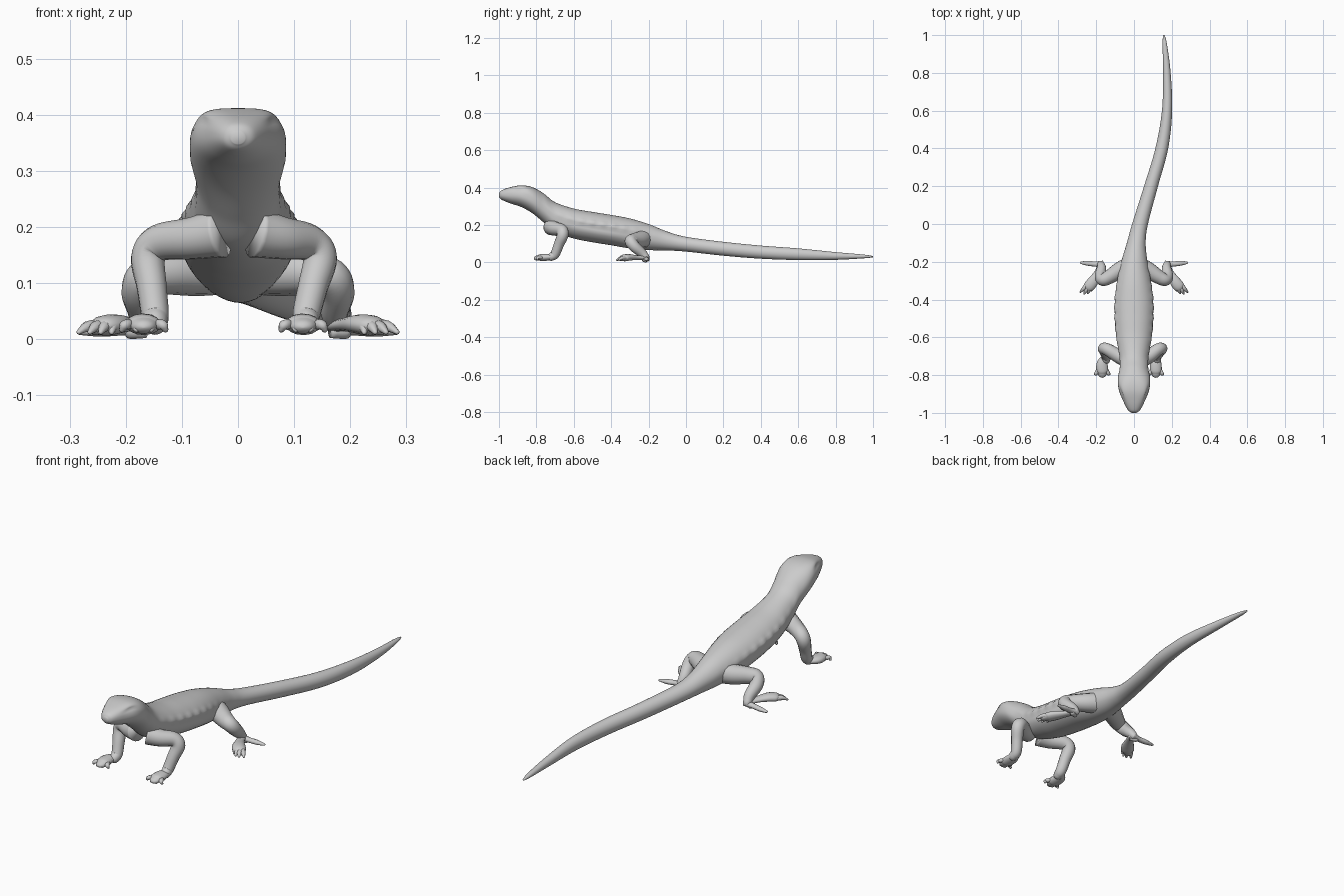
import bpy
import bmesh
from math import sin, cos, pi, exp, copysign
from mathutils import Vector

old = bpy.data.objects.get("Cube")
if old:
    bpy.data.objects.remove(old)

skin = bpy.data.materials.new("grey_skin")
skin.use_nodes = True
GREY = (0.6, 0.6, 0.6, 1)
skin.diffuse_color = GREY
skin.node_tree.nodes["Principled BSDF"].inputs["Base Color"].default_value = GREY


def smooth_path(rows, steps):
    """Catmull-Rom resampling of rows of any width."""
    p = [Vector(r) for r in rows]
    p = [p[0] * 2 - p[1]] + p + [p[-1] * 2 - p[-2]]
    out = []
    for a, b, c, d in zip(p, p[1:], p[2:], p[3:]):
        for i in range(steps):
            t = i / steps
            out.append((b * 2 + (c - a) * t + (a * 2 - b * 5 + c * 4 - d) * t * t
                        + (b * 3 - a - c * 3 + d) * t ** 3) / 2)
    return out + [p[-2]]


def loft(name, rings):
    """Skin a closed tube over equal rings of points."""
    bm = bmesh.new()
    loops = [[bm.verts.new(v) for v in ring] for ring in rings]
    n = len(loops[0])
    for a, b in zip(loops, loops[1:]):
        for i in range(n):
            j = (i + 1) % n
            bm.faces.new((a[i], a[j], b[j], b[i]))
    bm.faces.new(loops[0][::-1])
    bm.faces.new(loops[-1])
    bmesh.ops.recalc_face_normals(bm, faces=bm.faces)
    mesh = bpy.data.meshes.new(name)
    bm.to_mesh(mesh)
    bm.free()
    mesh.materials.append(skin)
    mesh.polygons.foreach_set("use_smooth", [True] * len(mesh.polygons))
    obj = bpy.data.objects.new(name, mesh)
    bpy.context.collection.objects.link(obj)
    return obj


def tube(name, rows, flat=1.0, sides=14, steps=6):
    """Round limb through x, y, z, radius rows, with rounded ends."""
    path = smooth_path(rows, steps)
    pts = [r.to_3d() for r in path]
    radii = [max(r[3], 0.002) for r in path]
    first = (pts[1] - pts[0]).normalized()
    last = (pts[-1] - pts[-2]).normalized()
    for f in (0.5, 0.85, 1.0):
        k = max((1 - f * f) ** 0.5, 0.1)
        pts.append(pts[len(path) - 1] + last * radii[len(path) - 1] * f)
        radii.append(radii[len(path) - 1] * k)
    tangent = first
    u = tangent.orthogonal().normalized()
    rings = []
    for i, (c, r) in enumerate(zip(pts, radii)):
        new = (pts[min(i + 1, len(pts) - 1)] - pts[max(i - 1, 0)]).normalized()
        u = tangent.rotation_difference(new) @ u
        tangent = new
        v = tangent.cross(u)
        ring = []
        for s in range(sides):
            a = 2 * pi * s / sides
            off = (u * cos(a) + v * sin(a)) * r
            off.z *= flat
            ring.append(c + off)
        rings.append(ring)
    return loft(name, rings)


def bump(x, width):
    return exp(-(x / width) ** 2)


# Head, trunk and tail: y, centre x, half width, top z, bottom z
SPINE = [
    (-1.0, 0, .012, .37, .348), (-.985, 0, .032, .386, .335),
    (-.94, 0, .056, .402, .316), (-.88, 0, .08, .412, .296),
    (-.82, 0, .086, .402, .262), (-.76, 0, .076, .368, .213),
    (-.7, 0, .078, .322, .163), (-.6, 0, .094, .288, .128),
    (-.5, 0, .102, .27, .108), (-.4, 0, .102, .254, .092),
    (-.3, 0, .09, .235, .075), (-.2, .002, .07, .205, .066),
    (-.1, .012, .05, .165, .064), (0, .032, .042, .137, .058),
    (.2, .09, .037, .11, .036), (.4, .147, .034, .09, .02),
    (.6, .175, .027, .075, .013), (.8, .174, .02, .055, .014),
    (.95, .163, .012, .042, .022), (1.0, .158, .004, .034, .027)]


def trunk_ring(row, sides=40):
    y, cx, half, top, bottom = row
    mid, tall = (top + bottom) / 2, (top - bottom) / 2
    head = bump(y + .89, .09)
    flank = bump(y + .47, .22)
    ring = []
    for i in range(sides):
        a = 2 * pi * i / sides
        c, s = cos(a), sin(a)
        k = 1 - .4 * head if s > 0 else 1.0
        x = copysign(abs(c) ** k, c) * half
        z = copysign(abs(s) ** k, s) * tall
        # Eye hollow under the brow, and the pleated fold of skin along the flank
        x *= 1 - .13 * bump(y + .9, .035) * bump(s - .45, .2)
        x *= 1 + flank * bump(s - .3, .14) * (.05 + .04 * sin(y * 110))
        x *= 1 - .06 * flank * bump(s + .05, .12)
        ring.append((cx + x, y, mid + z))
    return ring


loft("body_and_tail", [trunk_ring(r) for r in smooth_path(SPINE, 8)])

for side, label in ((1, "left"), (-1, "right")):
    # Front leg: the right one reaches out a little further
    elbow, hand = (.146, .116) if side > 0 else (.16, .168)
    wrist = (hand + .128) / 2
    tube(label + "_front_leg", [
        (side * .03, -.72, .19, .045), (side * .08, -.7, .18, .038),
        (side * (elbow - .02), -.665, .172, .033),
        (side * elbow, -.66, .145, .031),
        (side * (elbow + wrist) / 2, -.68, .095, .027),
        (side * wrist, -.7, .045, .025), (side * wrist, -.72, .03, .022)])
    tube(label + "_front_palm", [
        (side * wrist, -.705, .03, .02), (side * hand, -.74, .028, .03),
        (side * hand, -.775, .026, .031), (side * hand, -.79, .024, .024)], .6)
    for i in range(4):
        spread = (i - 1.5) * .017
        tube(f"{label}_finger_{i + 1}", [
            (side * hand + spread * .8, -.77, .026, .011),
            (side * hand + spread * 1.3, -.793, .026, .01),
            (side * hand + spread * 1.5, -.806 + abs(spread) * .5, .018, .006)], .9, 8, 3)

    # Hind leg: thigh forward to the knee, shin folded back to the heel
    tube(label + "_hind_leg", [
        (side * .02, -.22, .13, .05), (side * .075, -.245, .122, .045),
        (side * .13, -.28, .118, .038), (side * .165, -.295, .112, .033),
        (side * .178, -.275, .085, .03), (side * .172, -.235, .05, .025),
        (side * .175, -.213, .026, .019)])
    tube(label + "_hind_foot", [
        (side * .172, -.215, .024, .018), (side * .192, -.26, .026, .02),
        (side * .218, -.305, .027, .029), (side * .238, -.33, .024, .03),
        (side * .25, -.342, .02, .02)], .6)
    # Long outer toe points sideways, the rest fan forward
    tube(label + "_long_toe", [
        (side * .165, -.212, .022, .018), (side * .205, -.212, .018, .014),
        (side * .245, -.208, .015, .013), (side * .28, -.205, .013, .007)], .8, 10)
    for i in range(4):
        t = i / 3
        tip = Vector((side * (.283 - .058 * t), -.345 - .025 * sin(pi * (.2 + t * .7)), .013))
        root = Vector((side * (.242 - .02 * t), -.315 - .012 * t, .024))
        middle = root.lerp(tip, .6) + Vector((0, 0, .006))
        tube(f"{label}_hind_toe_{i + 1}", [
            (*root, .013), (*middle, .011), (*tip, .005)], .9, 8, 3)
    # Sole of the heel resting on the ground
    tube(label + "_heel", [
        (side * .165, -.225, .014, .012), (side * .19, -.215, .013, .013)], 1, 10, 3)
